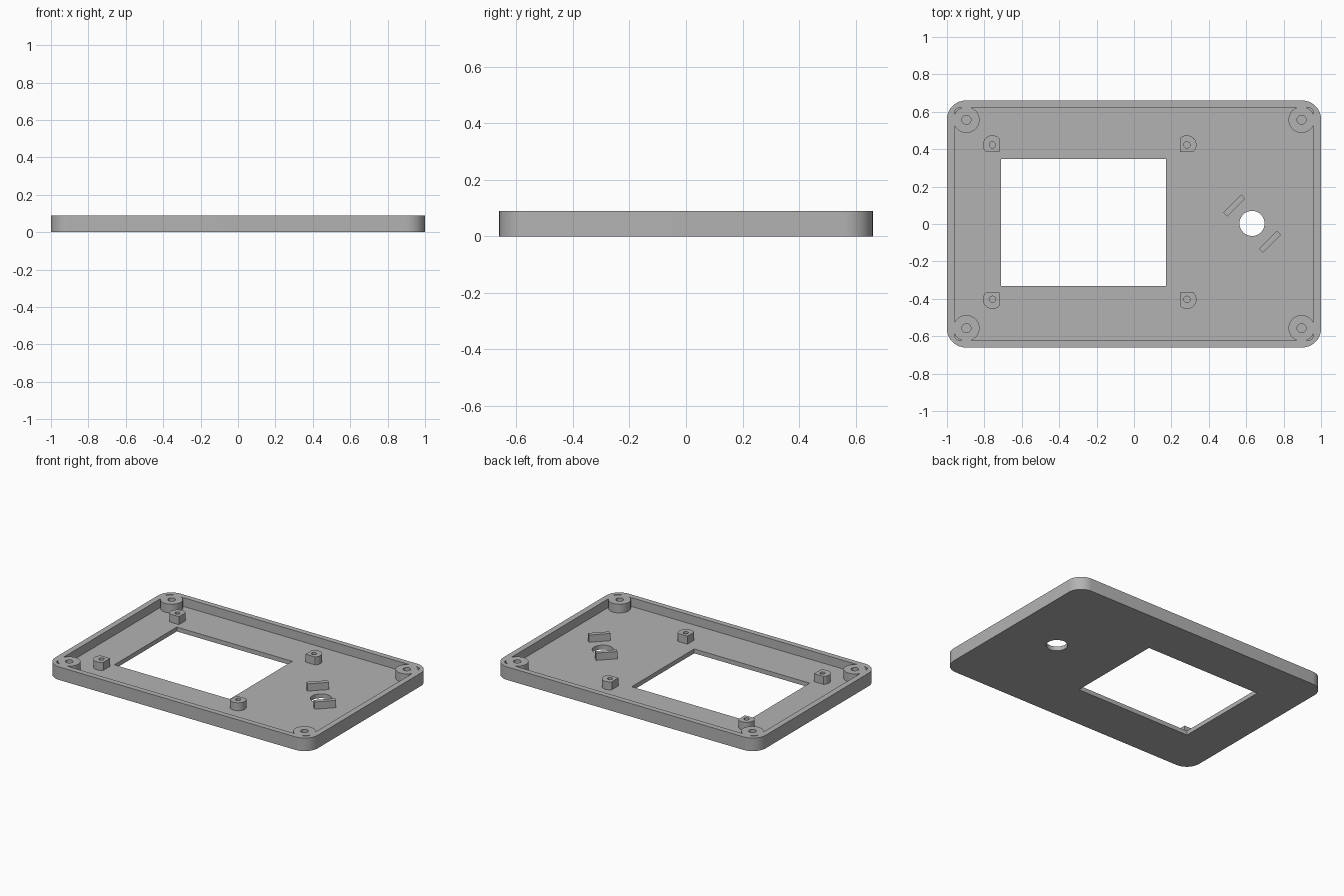
import bpy
import bmesh
from math import radians, sin, cos, pi, asin

cube = bpy.data.objects.get("Cube")
if cube:
    bpy.data.objects.remove(cube, do_unlink=True)

grey = bpy.data.materials.new("plain grey")
grey.use_nodes = True
COLOUR = (0.45, 0.45, 0.45, 1)
grey.diffuse_color = COLOUR
grey.node_tree.nodes["Principled BSDF"].inputs["Base Color"].default_value = COLOUR

HEIGHT = 0.09
FLOOR = 0.03


# Outline helpers
def arc(cx, cy, r, start, end, steps):
    return [(cx + r * cos(start + (end - start) * i / steps),
             cy + r * sin(start + (end - start) * i / steps)) for i in range(steps + 1)]


def circle(cx, cy, r, steps=40):
    return arc(cx, cy, r, 0, 2 * pi, steps)[:-1]


def rectangle(x0, x1, y0, y1):
    return [(x0, y0), (x1, y0), (x1, y1), (x0, y1)]


def rounded(hx, hy, r, steps=10):
    points = []
    for i, (sx, sy) in enumerate([(1, 1), (-1, 1), (-1, -1), (1, -1)]):
        points += arc(sx * (hx - r), sy * (hy - r), r, i * pi / 2, (i + 1) * pi / 2, steps)
    return points


# Surface helpers
def wall(bm, loop, z0, z1):
    low = [bm.verts.new((x, y, z0)) for x, y in loop]
    high = [bm.verts.new((x, y, z1)) for x, y in loop]
    for i in range(len(loop)):
        j = (i + 1) % len(loop)
        bm.faces.new((low[i], low[j], high[j], high[i]))


def cap(bm, loops, z):
    edges = []
    for loop in loops:
        verts = [bm.verts.new((x, y, z)) for x, y in loop]
        edges += [bm.edges.new((verts[i - 1], verts[i])) for i in range(len(verts))]
    bmesh.ops.triangle_fill(bm, edges=edges, use_beauty=True, normal=(0, 0, 1))


def finish(bm, name):
    bmesh.ops.remove_doubles(bm, verts=bm.verts[:], dist=0.0001)
    bmesh.ops.recalc_face_normals(bm, faces=bm.faces[:])
    mesh = bpy.data.meshes.new(name)
    bm.to_mesh(mesh)
    bm.free()
    mesh.shade_smooth()
    mesh.set_sharp_from_angle(angle=radians(30))
    mesh.materials.append(grey)
    bpy.context.collection.objects.link(bpy.data.objects.new(name, mesh))


def prism(name, loops, z0, z1):
    bm = bmesh.new()
    for loop in loops:
        wall(bm, loop, z0, z1)
    cap(bm, loops, z0)
    cap(bm, loops, z1)
    finish(bm, name)


# Tray: floor with display window and round hole, inside a raised rim
outer = rounded(1.0, 0.66, 0.1)
inner = rounded(0.96, 0.622, 0.03, 6)
openings = [rectangle(-0.71, 0.17, -0.332, 0.348), circle(0.631, 0.003, 0.067)]
bm = bmesh.new()
wall(bm, outer, 0, HEIGHT)
wall(bm, inner, FLOOR, HEIGHT)
for opening in openings:
    wall(bm, opening, 0, FLOOR)
cap(bm, [outer] + openings, 0)
cap(bm, [inner] + openings, FLOOR)
cap(bm, [outer, inner], HEIGHT)
finish(bm, "tray")

# Corner screw bosses, flush with the rim
for sx, side in ((-1, "right"), (1, "left")):
    for sy, end in ((-1, "front"), (1, "back")):
        x, y = sx * 0.896, sy * 0.557
        prism(f"screw_boss_{end}_{side}", [circle(x, y, 0.07), circle(x, y, 0.024)], FLOOR, HEIGHT)

# Board standoffs: round, with a square corner facing the window
R, FLAT = 0.051, 0.038
meet = asin(FLAT / R)
profile = [(FLAT, FLAT)] + arc(0, 0, R, pi - meet, 1.5 * pi + meet, 24)
for x, sx, side in ((-0.757, 1, "right"), (0.283, -1, "left")):
    for y, sy, end in ((-0.403, 1, "front"), (0.423, -1, "back")):
        outline = [(x + sx * px, y + sy * py) for px, py in profile]
        prism(f"standoff_{end}_{side}", [outline, circle(x, y, 0.017, 24)], FLOOR, 0.085)

# Diagonal ribs on both sides of the round hole
along, across = 0.068 * cos(pi / 4), 0.015 * cos(pi / 4)
for x, y, end in ((0.537, 0.099, "back"), (0.727, -0.094, "front")):
    outline = [(x + a * along - b * across, y + a * along + b * across)
               for a, b in ((-1, -1), (1, -1), (1, 1), (-1, 1))]
    prism(f"rib_{end}", [outline], FLOOR, 0.08)
